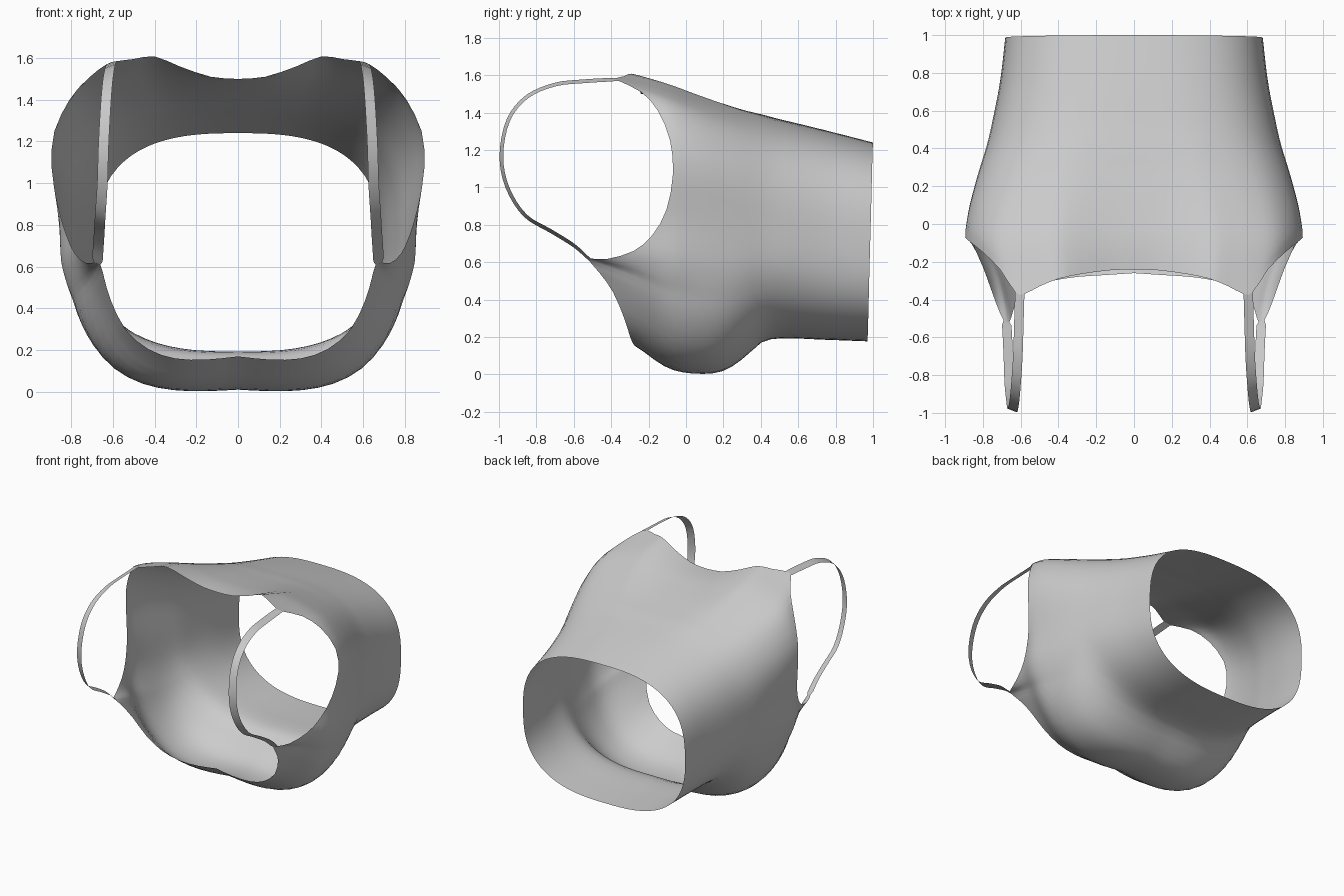
import bpy, math
from mathutils import Vector

if "Cube" in bpy.data.objects:
    bpy.data.objects.remove(bpy.data.objects["Cube"])


def interp(table, y):
    # smooth lookup in a list of (y, value...) rows
    if y <= table[0][0]:
        return table[0][1:]
    for i in range(len(table) - 1):
        a, b = table[i], table[i + 1]
        if y <= b[0]:
            f = (y - a[0]) / (b[0] - a[0])
            p, q = table[max(i - 1, 0)], table[min(i + 2, len(table) - 1)]
            out = []
            for k in range(1, len(a)):
                h = b[0] - a[0]
                m0 = (b[k] - p[k]) / (b[0] - p[0]) * h
                m1 = (q[k] - a[k]) / (q[0] - a[0]) * h
                out.append((2*f**3 - 3*f**2 + 1) * a[k] + (f**3 - 2*f**2 + f) * m0
                           + (3*f**2 - 2*f**3) * b[k] + (f**3 - f**2) * m1)
            return out
    return table[-1][1:]


# body sections along y: half width, bottom z, centre z, top z, lower narrowing
SECTIONS = [
    (-0.50, 0.78, 0.21, 1.02, 1.60, .06),
    (-0.28, 0.82, 0.125, 1.02, 1.58, .06),
    (-0.10, 0.89, 0.015, 1.02, 1.545, .06),
    (0.05, 0.88, -0.01, 1.00, 1.50, .06),
    (0.20, 0.845, 0.01, 0.95, 1.455, .04),
    (0.32, 0.81, 0.09, 0.90, 1.42, .02),
    (0.40, 0.785, 0.165, 0.86, 1.40, .01),
    (0.50, 0.76, 0.19, 0.82, 1.37, 0),
    (0.75, 0.71, 0.185, 0.76, 1.305, 0),
    (1.00, 0.68, 0.176, 0.71, 1.24, 0),
]
# right half of the upper edge: front neckline, armhole, back neckline
EDGE = [
    (0, -.26, .17), (.15, -.27, .155), (.3, -.28, .16), (.43, -.30, .205),
    (.54, -.33, .30), (.61, -.39, .44), (.64, -.46, .54), (.66, -.52, .61),
    (.69, -.51, .62), (.73, -.42, .618), (.78, -.28, .66), (.82, -.18, .745),
    (.86, -.105, .88), (.893, -.07, 1.07), (.88, -.085, 1.25), (.80, -.15, 1.41),
    (.71, -.24, 1.51), (.63, -.36, 1.57), (.58, -.37, 1.585), (.5, -.33, 1.595),
    (.4, -.29, 1.608), (.28, -.265, 1.56), (.13, -.245, 1.51), (0, -.24, 1.5),
]
ROWS = 24


def section_dir(p):
    a, zb, zc, zt, _ = interp(SECTIONS, p[1])
    b = zc - zb if p[2] < zc else zt - zc
    return math.atan2(p[0] / a, -(p[2] - zc) / b)


def section_point(y, ang):
    a, zb, zc, zt, narrow = interp(SECTIONS, y)
    s, c = math.sin(ang), -math.cos(ang)
    n = 2.7
    if c < 0:
        n += 15 * narrow * min(1, -c * 2)
        a *= 1 - narrow * min(1, -c * 2)
    r = (abs(s) ** n + abs(c) ** n) ** (-1 / n)
    return Vector((a * r * s, y, zc + r * c * (zc - zb if c < 0 else zt - zc)))


def make_object(name, verts, faces):
    me = bpy.data.meshes.new(name)
    me.from_pydata(verts, [], faces)
    ob = bpy.data.objects.new(name, me)
    bpy.context.collection.objects.link(ob)
    mod = ob.modifiers.new("mirror", 'MIRROR')
    mod.use_clip = True
    mod.merge_threshold = 0.002
    for p in me.polygons:
        p.use_smooth = True
    return ob


# bodice: loft from hem to the shaped upper edge
rows = [(i, *p) for i, p in enumerate(EDGE)]
edge = [Vector(interp(rows, i / 2)) for i in range(2 * len(EDGE) - 1)]
edge[0] = Vector(EDGE[0])
angles = [section_dir(e) for e in edge]
angles[0], angles[-1] = 0, math.pi
# relax the columns so they spread evenly below the armhole
for _ in range(14):
    angles = [a if i in (0, len(angles) - 1) else
              (angles[i - 1] + 2 * a + angles[i + 1]) / 4 for i, a in enumerate(angles)]
verts, faces = [], []
for e, ang in zip(edge, angles):
    hem_y = 0.985 - 0.015 * math.cos(ang)
    fix = e - section_point(e.y, ang)
    for r in range(ROWS + 1):
        t = r / ROWS
        v = section_point(hem_y + (e.y - hem_y) * t, ang) + fix * t ** 3
        if e.x == 0:
            v.x = 0
        verts.append(v)
W = ROWS + 1
for j in range(len(edge) - 1):
    for r in range(ROWS):
        q = j * W + r
        faces.append((q, q + W, q + W + 1, q + 1))
make_object("bodice", verts, faces)

# shoulder straps: thin ribbon joining the front and back of each armhole
PATH = [(.675, -.515, .615), (.67, -.60, .69), (.665, -.72, .765), (.66, -.86, .85),
        (.65, -.955, 1.0), (.645, -.987, 1.17), (.635, -.95, 1.36), (.625, -.85, 1.485),
        (.615, -.70, 1.55), (.61, -.54, 1.568), (.605, -.365, 1.578)]
table = [(i, *p) for i, p in enumerate(PATH)]
centre = Vector((0, -.5, 1.1))
verts, faces = [], []
N = 40
for k in range(N + 1):
    p = Vector(interp(table, k / N * (len(PATH) - 1))) if k else Vector(PATH[0])
    d = centre - p
    d.x = 0
    d.normalize()
    half = Vector((.025, 0, 0)) + d * .01
    if k == 0:
        verts += [Vector(EDGE[7]), Vector(EDGE[8])]
    elif k == N:
        verts += [Vector(EDGE[18]), Vector(EDGE[17])]
    else:
        verts += [p - half, p + half]
for k in range(N):
    faces.append((2*k, 2*k + 1, 2*k + 3, 2*k + 2))
make_object("shoulder_straps", verts, faces)
